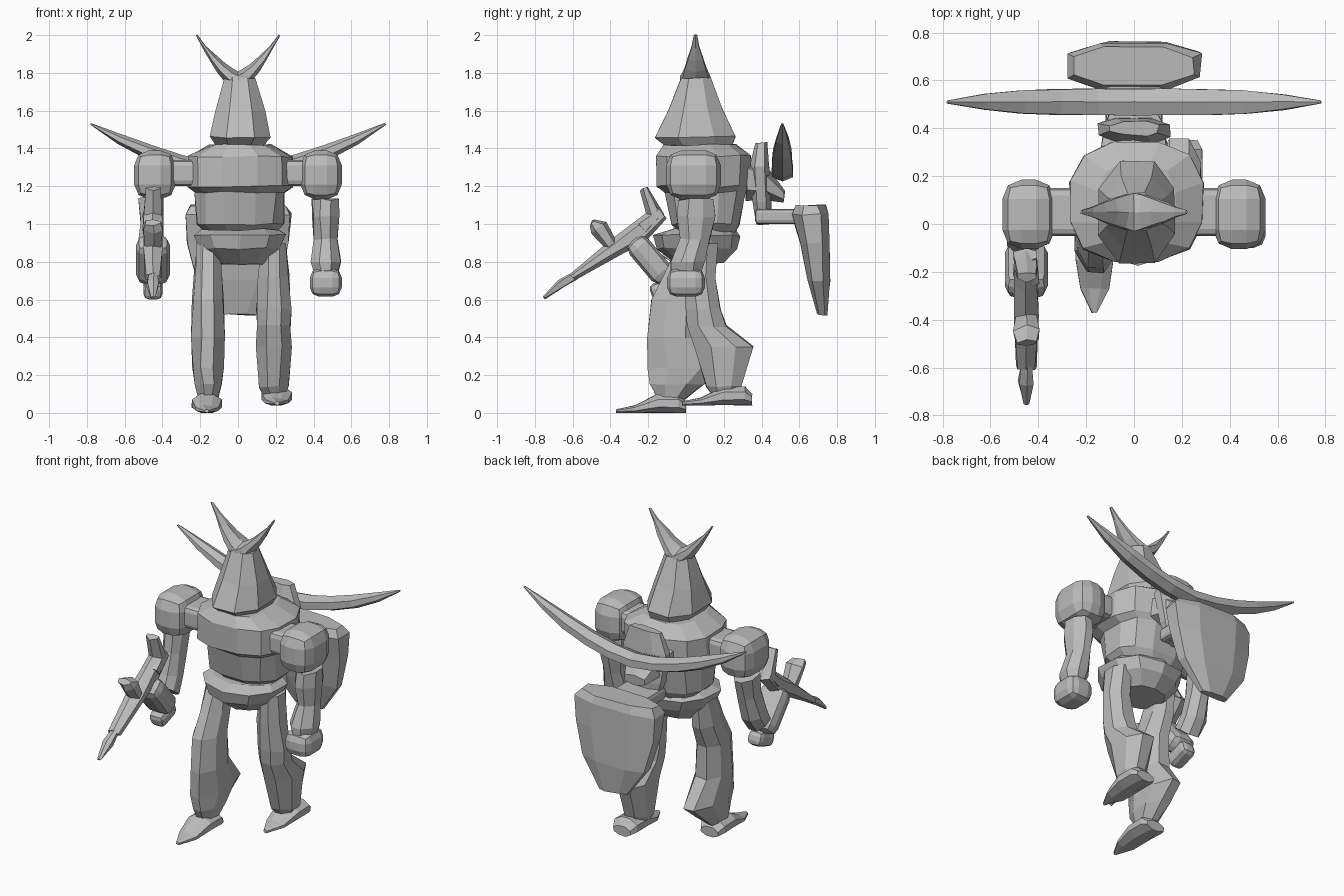
import bpy, bmesh, math, random
from mathutils import Vector

random.seed(4)
default_cube = bpy.data.objects.get("Cube")
if default_cube:
    bpy.data.objects.remove(default_cube)

stone = bpy.data.materials.new("stone grey")
stone.use_nodes = True
stone.diffuse_color = (.5, .5, .5, 1)
shader = stone.node_tree.nodes["Principled BSDF"]
shader.inputs["Base Color"].default_value = stone.diffuse_color

X_AXIS, Y_AXIS, Z_AXIS = Vector((1, 0, 0)), Vector((0, 1, 0)), Vector((0, 0, 1))


def finish(name, bm):
    """Turn the working mesh into a named, flat-shaded object."""
    bmesh.ops.recalc_face_normals(bm, faces=bm.faces)
    mesh = bpy.data.meshes.new(name)
    bm.to_mesh(mesh)
    bm.free()
    mesh.materials.append(stone)
    part = bpy.data.objects.new(name, mesh)
    bpy.context.collection.objects.link(part)
    return part


def skin(name, centres, halves, sides, axis, reference, rough, square=1):
    """Skin a row of rings with centres and half widths; a low square makes them boxy."""
    bm = bmesh.new()
    corner = math.cos(math.pi / sides)
    last = len(centres) - 1
    loops = []
    for i, (centre, (wide, deep)) in enumerate(zip(centres, halves)):
        along = axis or (centres[min(i + 1, last)] - centres[max(i - 1, 0)]).normalized()
        u = (reference - along * reference.dot(along)).normalized()
        v = along.cross(u)
        wobble = min(rough, wide / 3, deep / 3)
        loop = []
        for k in range(sides):
            angle = math.tau * (k + .5) / sides
            across, out = [math.copysign(abs(c / corner) ** square, c)
                           for c in (math.cos(angle), math.sin(angle))]
            chip = Vector([random.uniform(-wobble, wobble) for _ in "xyz"])
            loop.append(bm.verts.new(centre + u * wide * across + v * deep * out + chip))
        loops.append(loop)
    for lower, upper in zip(loops, loops[1:]):
        for k in range(sides):
            n = (k + 1) % sides
            bm.faces.new((lower[k], lower[n], upper[n], upper[k]))
    bm.faces.new(loops[0])
    bm.faces.new(loops[-1])
    return finish(name, bm)


def loft(name, x, rings, axis=Z_AXIS, sides=8, rough=.006, square=1):
    """Loft rings (y, z, half width, half depth) standing in the plane at x."""
    centres = [Vector((x, ring[0], ring[1])) for ring in rings]
    halves = [ring[2:] for ring in rings]
    return skin(name, centres, halves, sides, axis, X_AXIS, rough, square)


def crescent(name, y, span, low, rise, curve, wide, deep, taper, steps=5):
    """Symmetric lens-section blade that sweeps upward to a tip on each side."""
    centres, halves = [], []
    for i in range(-steps, steps + 1):
        t = i / steps
        thin = max(1 - abs(t) ** taper, .1)
        centres.append(Vector((span * t, y, low + rise * abs(t) ** curve)))
        halves.append((wide * thin, deep * thin))
    return skin(name, centres, halves, 6, None, Y_AXIS, .002)


def block(name, centre, size, chamfer, tilt=0):
    """Box with chamfered edges, tilted about the sideways axis."""
    bm = bmesh.new()
    bmesh.ops.create_cube(bm, size=1)
    bmesh.ops.scale(bm, vec=size, verts=bm.verts)
    part = finish(name, bm)
    part.location = centre
    part.rotation_euler.x = math.radians(tilt)
    bevel = part.modifiers.new("chamfer", "BEVEL")
    bevel.width = chamfer
    bevel.segments = 2
    return part


# Torso and pelvis
loft("torso", .01, [(.12, .94, .17, .13), (.1, 1, .23, .18), (.1, 1.17, .24, .21),
                    (.09, 1.2, .28, .25), (.09, 1.36, .28, .25), (.07, 1.42, .16, .19)],
     sides=12, square=.8)
loft("pelvis", .01, [(.08, .79, .13, .12), (.06, .87, .21, .2),
                     (.06, .94, .24, .22), (.08, .97, .2, .17)], sides=10, square=.9)

# Head, with a pair of horns
loft("head", .01, [(.07, 1.41, .13, .17), (.05, 1.46, .16, .21),
                   (.05, 1.6, .13, .15), (.05, 1.77, .08, .08)], square=.9)
crescent("horns", y=.05, span=.22, low=1.76, rise=.24, curve=1.4,
         wide=.08, deep=.04, taper=1.3)

# Shoulders: a chamfered ball on a short socket
for side, sign in (("right", -1), ("left", 1)):
    block(side + "_shoulder", (sign * .44, .04, 1.26), (.22, .29, .26), .08)
    block(side + "_socket", (sign * .3, .05, 1.27), (.2, .2, .14), .03)

# Hanging left arm
loft("left_arm", .465, [(.05, 1.13, .07, .09), (.05, 1.04, .07, .1),
                        (.05, .92, .06, .08), (.01, .8, .08, .09), (0, .74, .06, .08)])
block("left_hand", (.465, 0, .69), (.17, .2, .15), .05)

# Bent right arm
loft("right_arm", -.46, [(.05, 1.13, .07, .09), (.02, 1, .06, .08),
                         (-.02, .87, .07, .08), (-.07, .79, .07, .07)], axis=None)
block("right_hand", (-.45, -.19, .81), (.18, .13, .28), .05, tilt=40)
block("right_fist", (-.45, -.11, .66), (.1, .16, .09), .03, tilt=20)

# Rifle: pointed barrel, stock and sight
loft("rifle_barrel", -.45, [(-.13, 1.06, .05, .04), (-.24, .96, .05, .05),
                            (-.38, .87, .05, .04), (-.6, .72, .04, .02)],
     axis=None, sides=6)
loft("rifle_muzzle", -.45, [(-.58, .73, .02, .02), (-.66, .68, .03, .02),
                            (-.75, .61, .01, .01)], axis=None, sides=6)
loft("rifle_stock", -.45, [(-.22, 1.19, .04, .02), (-.16, 1.05, .05, .04),
                           (-.23, .98, .05, .04)], axis=None, sides=6)
loft("rifle_sight", -.45, [(-.5, 1.01, .04, .02), (-.46, .98, .05, .04),
                           (-.38, .87, .04, .03)], axis=None, sides=6)

# Legs in mid stride, flared behind the shin
loft("right_leg", -.16, [(.05, .9, .06, .09), (.01, .74, .07, .12), (-.05, .6, .08, .13),
                         (-.06, .4, .09, .14), (0, .24, .08, .2), (-.05, .15, .07, .14),
                         (-.08, .07, .05, .07)])
loft("left_leg", .19, [(.08, .9, .06, .09), (.07, .72, .08, .08), (.09, .55, .09, .09),
                       (.11, .46, .09, .1), (.2, .35, .09, .16), (.2, .14, .08, .09),
                       (.2, .09, .05, .06)])

# Feet, tapering to a point at the front
for side, x, heel, ground in (("right", -.165, 0, 0), ("left", .205, .35, .04)):
    foot = [(0, .06, .03), (.04, .08, .05), (.15, .08, .05), (.27, .06, .02), (.37, .01, .01)]
    loft(side + "_foot", x, [(heel - back, ground + tall, wide, tall)
                             for back, wide, tall in foot], axis=Y_AXIS, rough=.002)

# Backpack, its mount and the curved blade
loft("backpack", 0, [(.41, 1, .08, .04), (.4, 1.12, .12, .05),
                     (.39, 1.3, .15, .05), (.4, 1.43, .1, .03)], square=.8)
loft("backpack_mount", 0, [(.32, 1.24, .14, .1), (.42, 1.22, .12, .08),
                           (.52, 1.15, .07, .03)], axis=Y_AXIS, sides=6)
crescent("curved_blade", y=.51, span=.78, low=1.27, rise=.26, curve=1.7,
         wide=.055, deep=.04, taper=4)

# Shield hanging behind on a short arm
block("shield_arm", (0, .5, 1.04), (.24, .27, .08), .02)
loft("shield", 0, [(.66, 1.1, .25, .08), (.66, 1.05, .28, .1), (.68, .9, .27, .08),
                   (.7, .7, .22, .06), (.72, .52, .09, .03)], square=.8)
